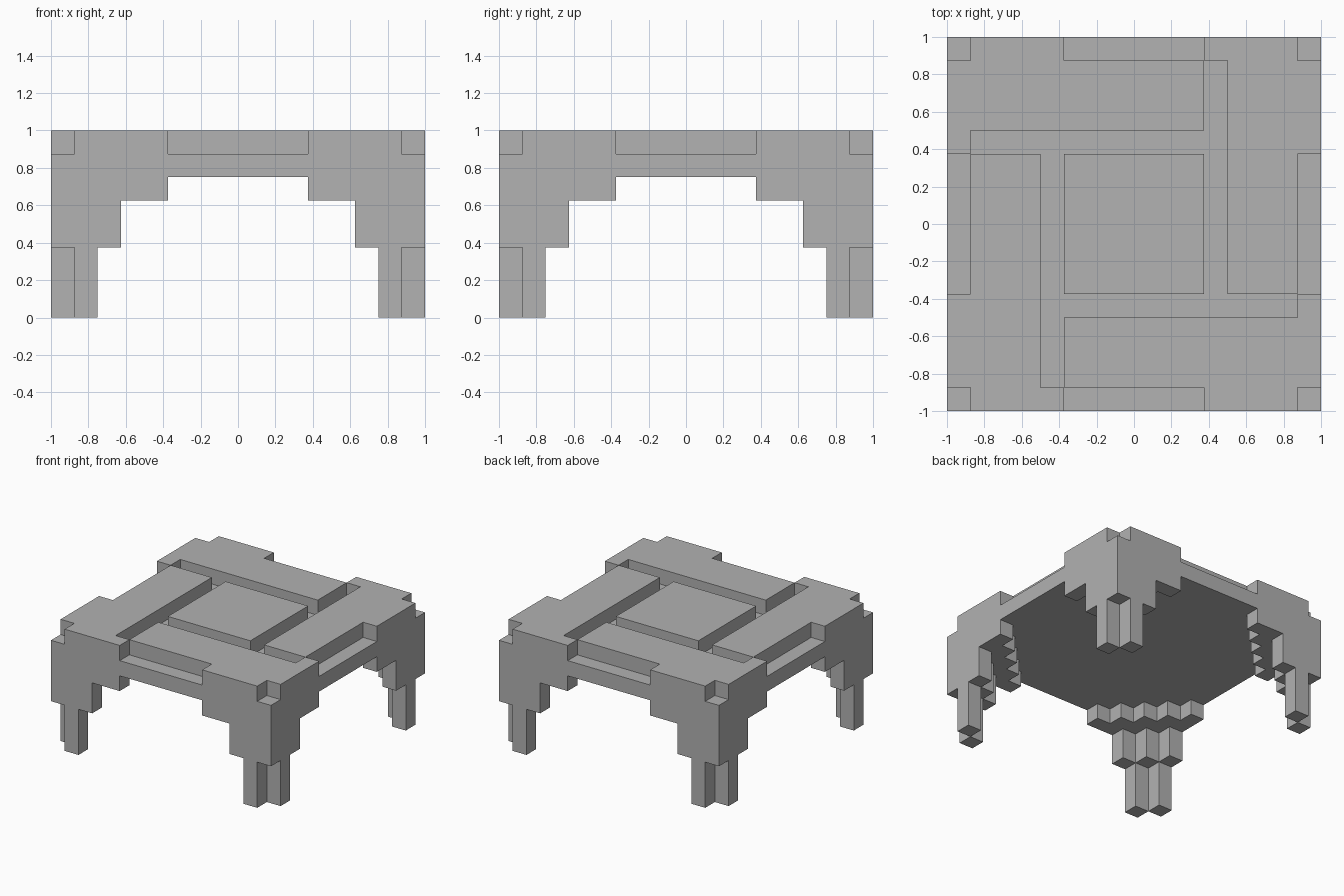
import bpy
import bmesh
from math import pi
from mathutils import Matrix

cube = bpy.data.objects.get("Cube")
if cube:
    bpy.data.objects.remove(cube, do_unlink=True)

S = 0.125  # width of one block

grey = bpy.data.materials.new("stone grey")
grey.use_nodes = True
colour = (0.445, 0.445, 0.445, 1.0)
grey.diffuse_color = colour
grey.node_tree.nodes["Principled BSDF"].inputs["Base Color"].default_value = colour


def rectangle(x0, y0, x1, y1):
    return [(x0, y0), (x1, y0), (x1, y1), (x0, y1)]


def stair(n):
    """Stepped triangle of n blocks filling the back left corner."""
    pts = [(1, 1)]
    for k in range(n):
        x = 1 - (n - k) * S
        pts += [(x, 1 - k * S), (x, 1 - (k + 1) * S)]
    return pts + [(1, 1 - n * S)]


def build(name, pieces, turn=0):
    """Extrude each (outline, bottom, top) and join them in one object."""
    bm = bmesh.new()
    for outline, low, high in pieces:
        face = bm.faces.new([bm.verts.new((x, y, low)) for x, y in outline])
        result = bmesh.ops.extrude_face_region(bm, geom=[face], use_keep_orig=True)
        top = [g for g in result["geom"] if isinstance(g, bmesh.types.BMVert)]
        bmesh.ops.translate(bm, verts=top, vec=(0, 0, high - low))
    bmesh.ops.recalc_face_normals(bm, faces=bm.faces)
    bmesh.ops.rotate(bm, verts=bm.verts, matrix=Matrix.Rotation(turn * pi / 2, 3, "Z"))
    mesh = bpy.data.meshes.new(name)
    bm.to_mesh(mesh)
    bm.free()
    mesh.materials.append(grey)
    obj = bpy.data.objects.new(name, mesh)
    bpy.context.collection.objects.link(obj)


# Table slab and raised centre panel
build("slab", [(rectangle(-1, -1, 1, 1), 0.75, 0.875)])
build("centre_panel", [(rectangle(-0.375, -0.375, 0.375, 0.375), 0.875, 1)])

# Interlocking plank, notched at the corner and at the edge
plank = [(0.5, -0.375), (0.875, -0.375), (0.875, 0.375), (1, 0.375),
         (1, 0.875), (0.875, 0.875), (0.875, 1), (0.375, 1),
         (0.375, 0.875), (0.5, 0.875)]

# Stepped bracket with two diagonal feet
leg = [(stair(5), 0.625, 0.75),
       (stair(3), 0.375, 0.625),
       (rectangle(0.75, 0.875, 0.875, 1), 0, 0.375),
       (rectangle(0.875, 0.75, 1, 0.875), 0, 0.375)]

sides = ["left", "back", "right", "front"]
corners = ["back_left", "back_right", "front_right", "front_left"]
for turn in range(4):
    build(sides[turn] + "_plank", [(plank, 0.875, 1)], turn)
    build(corners[turn] + "_leg", leg, turn)
